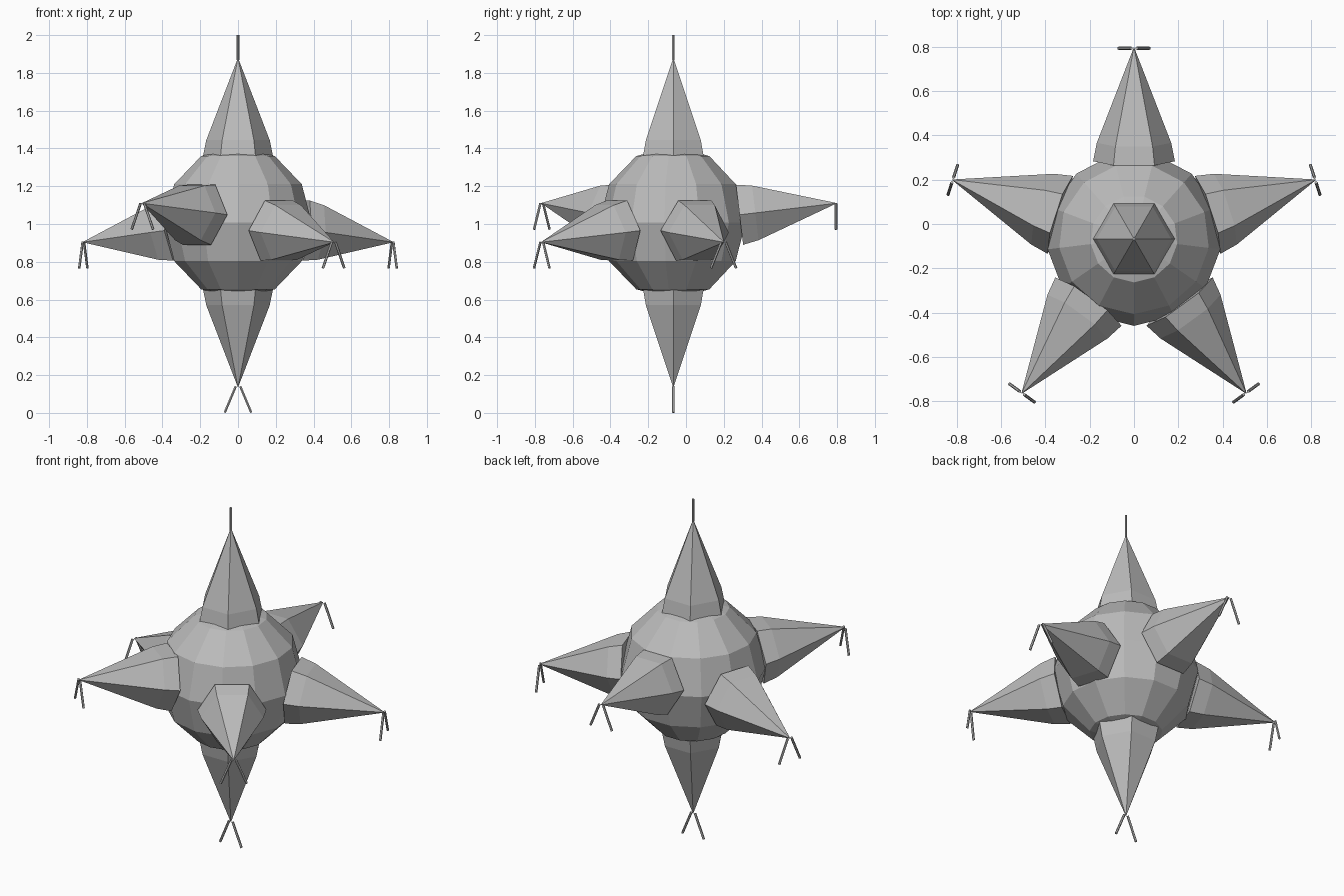
import bpy
import bmesh
from math import sin, cos, tau, radians, pi
from mathutils import Matrix, Vector

cube = bpy.data.objects.get("Cube")
if cube:
    bpy.data.objects.remove(cube, do_unlink=True)

CENTRE = Vector((0, -0.067, 1.007))
UP = Vector((0, 0, 1))

grey = bpy.data.materials.new("paper_grey")
grey.use_nodes = True
colour = (0.5, 0.5, 0.5, 1)
grey.diffuse_color = colour
grey.node_tree.nodes["Principled BSDF"].inputs["Base Color"].default_value = colour


def lathe(name, profile, sides, matrix, phase=0.0):
    """Turn (radius, height) points round local z; zero radius makes a tip, open ends get a cap."""
    bm = bmesh.new()
    rings = []
    for r, h in profile:
        count = sides if r > 0 else 1
        angles = [phase + tau * i / sides for i in range(count)]
        rings.append([bm.verts.new((r * cos(a), r * sin(a), h)) for a in angles])
    for low, high in zip(rings, rings[1:]):
        for i in range(sides):
            j = (i + 1) % sides
            corners = [low[i % len(low)], low[j % len(low)],
                       high[j % len(high)], high[i % len(high)]]
            bm.faces.new(list(dict.fromkeys(corners)))
    for ring in (rings[0], rings[-1]):
        if len(ring) > 1:
            bm.faces.new(ring)
    bmesh.ops.recalc_face_normals(bm, faces=bm.faces)
    mesh = bpy.data.meshes.new(name)
    bm.to_mesh(mesh)
    bm.free()
    mesh.materials.append(grey)
    obj = bpy.data.objects.new(name, mesh)
    obj.matrix_world = matrix
    bpy.context.collection.objects.link(obj)
    return obj


def frame(origin, axis, side):
    """Matrix with local z along axis and local x along side."""
    rows = Matrix((side, axis.cross(side), axis)).transposed()
    return Matrix.Translation(origin) @ rows.to_4x4()


def rod(name, start, end):
    axis = end - start
    rotation = axis.to_track_quat('Z', 'Y').to_matrix().to_4x4()
    lathe(name, [(0.007, 0), (0.007, axis.length)], 6,
          Matrix.Translation(start) @ rotation)


def spike(name, axis, side, streamers=True):
    """Six-sided cone with a short collar and a pair of hanging streamers."""
    lathe(name, [(0.185, 0.353), (0.168, 0.437), (0, 0.873)], 6,
          frame(CENTRE, axis, side))
    if streamers:
        tip = CENTRE + axis * 0.867
        for sign, label in ((1, "a"), (-1, "b")):
            rod(f"{name}_streamer_{label}", tip + side * sign * 0.012,
                tip + side * sign * 0.07 - UP * 0.138)


# Faceted ball
ball = [(0.393 * cos(radians(a)) if abs(a) < 90 else 0, 0.407 * sin(radians(a)))
        for a in range(-90, 91, 30)]
lathe("body", ball, 13, Matrix.Translation(CENTRE), -pi / 2)

# Upright spikes and hanging cord
X = Vector((1, 0, 0))
spike("top_spike", UP, X, streamers=False)
spike("bottom_spike", -UP, X)
rod("hanging_cord", CENTRE + UP * 0.86, CENTRE + UP * 0.993)

# Five spikes around the ball, tipped slightly up or down
around = [("back_spike", 90, 1), ("right_back_spike", 162, -1),
          ("right_front_spike", 234, 1), ("left_front_spike", 306, -1),
          ("left_back_spike", 18, -1)]
for name, turn, tip_side in around:
    a, e = radians(turn), radians(6.8) * tip_side
    axis = Vector((cos(a) * cos(e), sin(a) * cos(e), sin(e)))
    spike(name, axis, Vector((-sin(a), cos(a), 0)))
